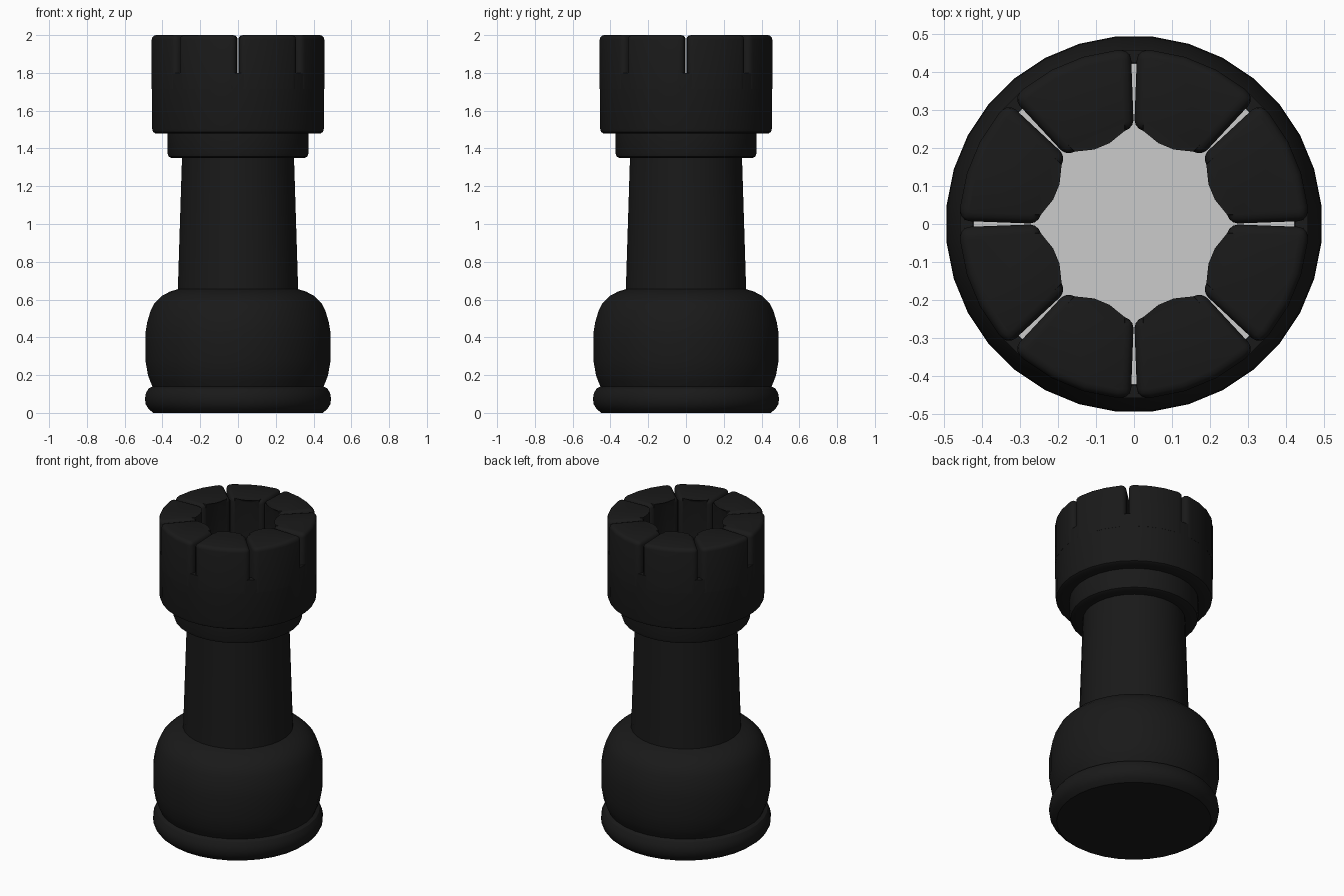
import bpy, bmesh, math

if "Cube" in bpy.data.objects:
    bpy.data.objects.remove(bpy.data.objects["Cube"])

SIDES = 32
STEP = 2 * math.pi / SIDES

black = bpy.data.materials.new("black")
black.diffuse_color = (0.01, 0.01, 0.01, 1)
black.use_nodes = True
black.node_tree.nodes["Principled BSDF"].inputs["Base Color"].default_value = black.diffuse_color


def finish(name, bm, mat=None):
    bmesh.ops.recalc_face_normals(bm, faces=bm.faces)
    mesh = bpy.data.meshes.new(name)
    bm.to_mesh(mesh)
    bm.free()
    obj = bpy.data.objects.new(name, mesh)
    bpy.context.collection.objects.link(obj)
    if mat:
        mesh.materials.append(mat)
    bpy.ops.object.select_all(action='DESELECT')
    obj.select_set(True)
    bpy.context.view_layer.objects.active = obj
    bpy.ops.object.shade_smooth_by_angle(angle=math.radians(32))
    return obj


def lathe(name, profile, mat=None):
    """Turn (radius, z) points around z; end rings are capped."""
    bm = bmesh.new()
    rings = [[bm.verts.new((r * math.cos((i + .5) * STEP), r * math.sin((i + .5) * STEP), z))
              for i in range(SIDES)] for r, z in profile]
    for a, b in zip(rings, rings[1:]):
        for i in range(SIDES):
            j = (i + 1) % SIDES
            bm.faces.new((a[i], a[j], b[j], b[i]))
    bm.faces.new(rings[0])
    bm.faces.new(rings[-1])
    return finish(name, bm, mat)


# Turned body: foot ring, belly, shaft, collar and head with a recessed top
lathe("body", [
    (.45, 0), (.475, .02), (.491, .045), (.495, .075), (.49, .105), (.475, .13), (.455, .14),
    (.468, .17), (.479, .20), (.493, .28), (.493, .42), (.483, .48), (.465, .54),
    (.445, .58), (.405, .62), (.36, .643), (.32, .655),
    (.298, 1.35),
    (.355, 1.35), (.369, 1.357), (.375, 1.375), (.375, 1.48),
    (.44, 1.48), (.452, 1.487), (.457, 1.505),
    (.459, 1.80), (.425, 1.80), (.425, 1.71)], black)

# Pale floor inside the crown
lathe("crown_floor", [(.424, 1.70), (.424, 1.72)])


def radius_at(angle, r):
    """Distance to the 32-sided outline at a given angle."""
    off = (angle % STEP)
    off = off if off < STEP / 2 else off - STEP
    return r * math.cos(STEP / 2) / math.cos(off)


# Eight crown blocks with rounded corners, split by narrow wedge slots
def crown_block(k):
    start = k * math.pi / 4
    inner = [.002] + [(i + .5) * STEP for i in range(4)] + [math.pi / 4 - .002]
    outer = [.018] + inner[1:-1] + [math.pi / 4 - .018]
    pts = [(radius_at(start + a, .459), start + a) for a in outer]
    pts += [(.246 if 0 < i < 5 else .25, start + inner[i]) for i in range(5, -1, -1)]
    bm = bmesh.new()
    bottom = [bm.verts.new((r * math.cos(a), r * math.sin(a), 1.715)) for r, a in pts]
    top = [bm.verts.new((v.co.x, v.co.y, 2.0)) for v in bottom]
    n = len(pts)
    for i in range(n):
        j = (i + 1) % n
        bm.faces.new((bottom[i], bottom[j], top[j], top[i]))
    bm.faces.new(bottom)
    bm.faces.new(top)
    corners = (0, 5, 6, 11)
    edges = [e for e in bm.edges if all(v in top for v in e.verts)]
    edges += [bm.edges.get((bottom[i], top[i])) for i in corners]
    bmesh.ops.bevel(bm, geom=edges, offset=.024, segments=3, profile=.5, affect='EDGES')
    finish(f"crown_block_{k + 1}", bm, black)


for k in range(8):
    crown_block(k)
